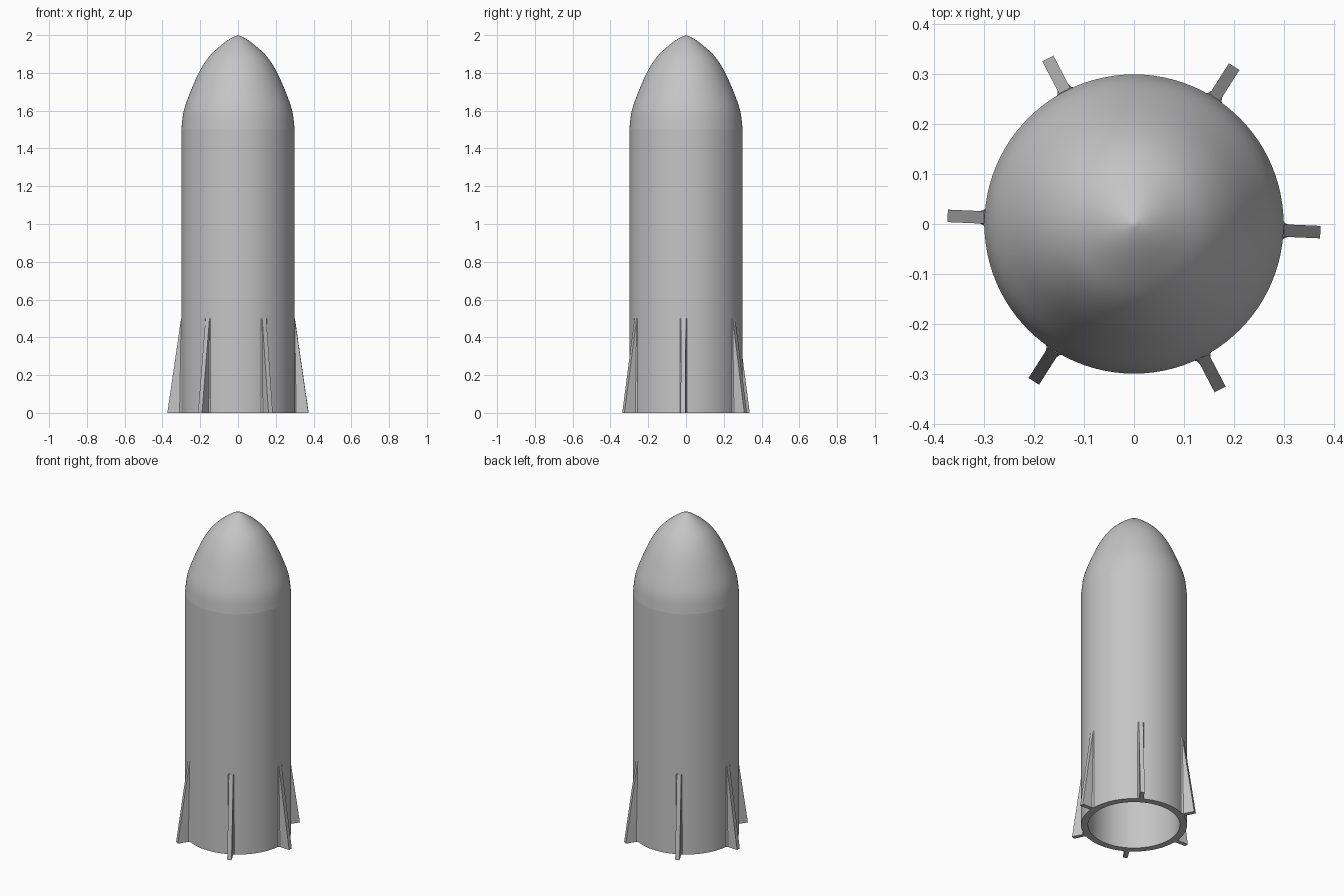
import bpy, bmesh, math
from mathutils import Matrix, Vector

cube = bpy.data.objects.get("Cube")
if cube:
    bpy.data.objects.remove(cube, do_unlink=True)

SEGMENTS = 96
RADIUS, BORE = 0.30, 0.26
FIN_TOP, SHOULDER = 0.5, 1.5

grey = bpy.data.materials.new("light_grey")
grey.use_nodes = True
grey.diffuse_color = (0.56, 0.56, 0.56, 1)
bsdf = next(n for n in grey.node_tree.nodes if n.type == 'BSDF_PRINCIPLED')
bsdf.inputs["Base Color"].default_value = grey.diffuse_color
bsdf.inputs["Roughness"].default_value = 0.6


def finish(bm, name, smooth):
    mesh = bpy.data.meshes.new(name)
    bm.to_mesh(mesh)
    bm.free()
    mesh.materials.append(grey)
    obj = bpy.data.objects.new(name, mesh)
    bpy.context.collection.objects.link(obj)
    if smooth:
        bpy.ops.object.select_all(action='DESELECT')
        obj.select_set(True)
        bpy.context.view_layer.objects.active = obj
        bpy.ops.object.shade_smooth_by_angle(angle=math.radians(35))
    return obj


def lathe(name, profile):
    """Revolve (radius, height) points; an upward profile faces outward."""
    bm = bmesh.new()
    rings = []
    for r, z in profile:
        rings.append([bm.verts.new((r * math.cos(a), r * math.sin(a), z))
                      for a in (math.tau * i / SEGMENTS for i in range(SEGMENTS))])
    for low, high in zip(rings, rings[1:]):
        for i in range(SEGMENTS):
            j = (i + 1) % SEGMENTS
            bm.faces.new((low[i], low[j], high[j], high[i]))
    bmesh.ops.remove_doubles(bm, verts=bm.verts, dist=1e-5)
    return finish(bm, name, True)


def smooth_curve(points, steps=4):
    """Catmull-Rom curve through the points."""
    p = [Vector(q) for q in points]
    p = [2 * p[0] - p[1]] + p + [2 * p[-1] - p[-2]]
    out = []
    for a, b, c, d in zip(p, p[1:], p[2:], p[3:]):
        for k in range(steps):
            t = k / steps
            out.append(0.5 * (2 * b + (c - a) * t + (2 * a - 5 * b + 4 * c - d) * t ** 2
                              + (3 * b - a - 3 * c + d) * t ** 3))
    return out + [p[-2]]


# Hollow hull: bore, bottom rim and outer wall
lathe("hull_tube", [(BORE, SHOULDER), (BORE, 0), (RADIUS, 0), (RADIUS, FIN_TOP),
                    (RADIUS, 1.0), (RADIUS, SHOULDER)])

# Nose cone with a matching inner skin
nose = smooth_curve([(RADIUS, SHOULDER), (0.287, 1.6), (0.25, 1.705), (0.203, 1.81),
                     (0.15, 1.89), (0.085, 1.95), (0.035, 1.985), (0, 2)])
lathe("nose_cone", nose)
lathe("nose_inner_skin", [(r * BORE / RADIUS, SHOULDER + (z - SHOULDER) * 0.92)
                          for r, z in reversed(nose)])

# Tapered fins with flared roots
half = [(0.297, 0.021), (0.302, 0.0155), (0.309, 0.0125), (0.374, 0.0125)]
outline = half + [(r, -w) for r, w in reversed(half)]
for n in range(6):
    bm = bmesh.new()
    bottom = [bm.verts.new((r, w, 0)) for r, w in outline]
    top = [bm.verts.new((min(r, RADIUS + 0.001), w, FIN_TOP)) for r, w in outline]
    bm.faces.new(bottom)
    bm.faces.new(top)
    for i in range(len(outline)):
        j = (i + 1) % len(outline)
        bm.faces.new((bottom[i], bottom[j], top[j], top[i]))
    bmesh.ops.recalc_face_normals(bm, faces=bm.faces)
    turn = Matrix.Rotation(math.radians(60 * n - 2.5), 4, 'Z')
    bmesh.ops.transform(bm, matrix=turn, verts=bm.verts)
    finish(bm, f"fin_{n + 1}", False)
